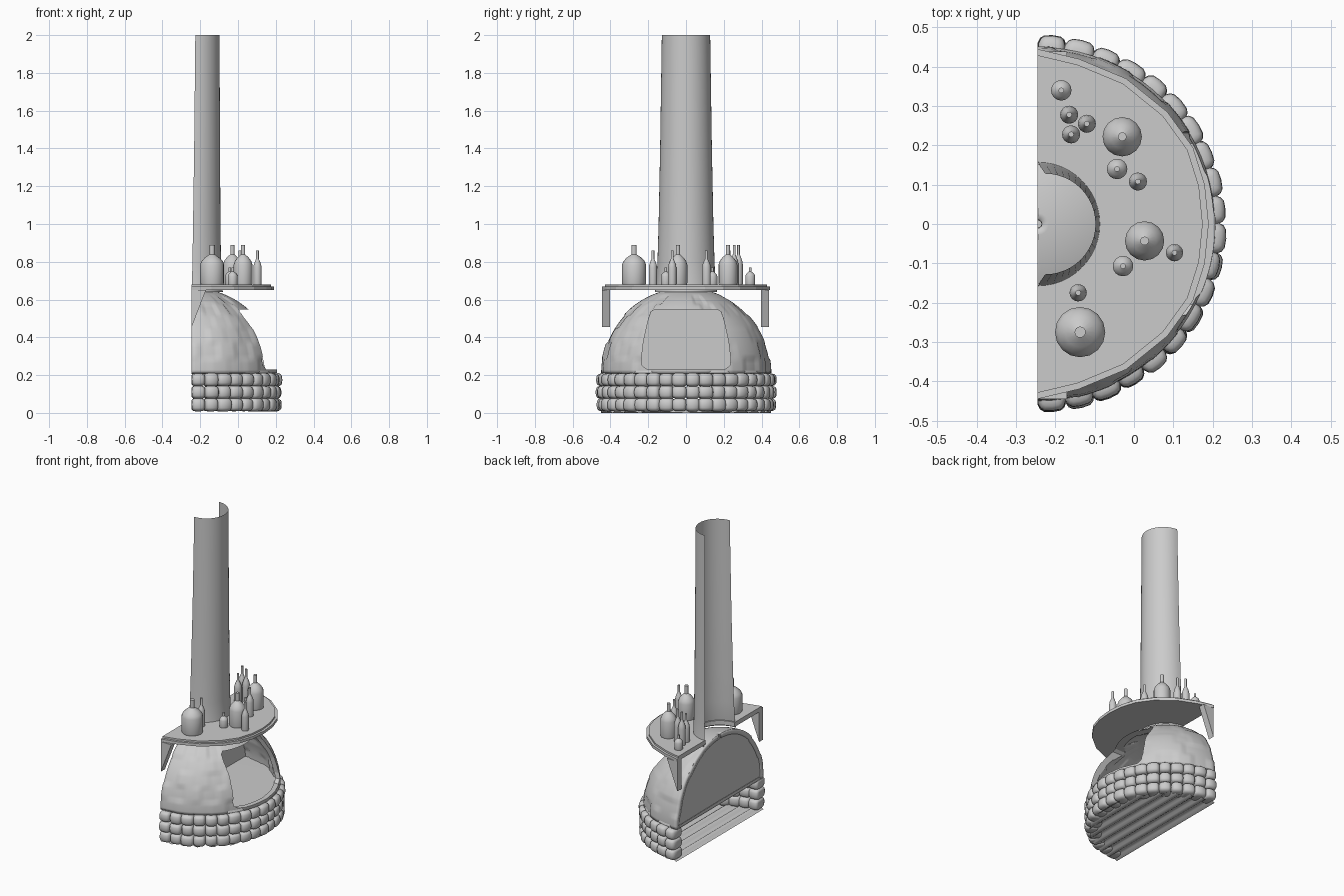
import bpy, bmesh, math, random
from math import sin, cos, pi

if "Cube" in bpy.data.objects:
    bpy.data.objects.remove(bpy.data.objects["Cube"])

random.seed(4)
BACK = -0.245  # flat rear plane of the half-round oven


def make(name, bm, smooth=None):
    me = bpy.data.meshes.new(name)
    bmesh.ops.recalc_face_normals(bm, faces=bm.faces[:])
    bm.to_mesh(me)
    bm.free()
    ob = bpy.data.objects.new(name, me)
    bpy.context.collection.objects.link(ob)
    if smooth:
        bpy.ops.object.select_all(action='DESELECT')
        ob.select_set(True)
        bpy.context.view_layer.objects.active = ob
        bpy.ops.object.shade_smooth_by_angle(angle=math.radians(smooth))
    return ob


def lathe(name, profile, cx, cy, n, full=True, smooth=40):
    """Revolve (radius, z) points, full circle or the +x half."""
    bm = bmesh.new()
    cols = []
    for i in range(n if full else n + 1):
        a = 2 * pi * i / n if full else -pi / 2 + pi * i / n
        cols.append([bm.verts.new((cx + r * cos(a), cy + r * sin(a), z)) for r, z in profile])
    for i in range(n):
        a, b = cols[i], cols[(i + 1) % len(cols)]
        for j in range(len(profile) - 1):
            bm.faces.new((a[j], b[j], b[j + 1], a[j + 1]))
    bmesh.ops.remove_doubles(bm, verts=bm.verts[:], dist=1e-5)
    return make(name, bm, smooth)


def prism(name, pts, vec, smooth=None):
    bm = bmesh.new()
    f = bm.faces.new([bm.verts.new(p) for p in pts])
    ext = bmesh.ops.extrude_face_region(bm, geom=[f], use_keep_orig=True)
    bmesh.ops.translate(bm, vec=vec, verts=[v for v in ext['geom'] if isinstance(v, bmesh.types.BMVert)])
    return make(name, bm, smooth)


# Stone courses: rounded blocks around the half circle
def power(v, e):
    return math.copysign(abs(v) ** e, v)


for row, zc in enumerate((0.043, 0.109, 0.175)):
    bm = bmesh.new()
    n = 20
    for k in range(n):
        a = -pi / 2 + pi * (k + 0.5) / n
        hw = 0.038 + random.uniform(-0.002, 0.004)
        hr = 0.05
        rc = 0.43 + random.uniform(-0.006, 0.002)
        hz = 0.035 + random.uniform(-0.001, 0.002)
        for v in bmesh.ops.create_uvsphere(bm, u_segments=16, v_segments=10, radius=1)['verts']:
            x, y, z = v.co
            h = math.hypot(x, y) or 1e-9
            ph = power(h, 0.55)
            lx, ly = power(x / h, 0.6) * ph * hr, power(y / h, 0.6) * ph * hw
            r = rc + lx
            v.co = (max(BACK, BACK + r * cos(a) - ly * sin(a)),
                    r * sin(a) + ly * cos(a), zc + power(z, 0.65) * hz)
    make(f"stone_course_{row + 1}", bm, 60)

# Rippled underside of the base
bm = bmesh.new()
rows = []
for i in range(41):
    d = 0.45 * i / 40
    w = math.sqrt(max(0.45 ** 2 - d * d, 1e-6))
    z = 0.010 + 0.010 * cos(2 * pi * d / 0.075 + pi)
    rows.append([bm.verts.new((BACK + d, s * w, z)) for s in (-1, 1)])
for a, b in zip(rows, rows[1:]):
    bm.faces.new((a[0], a[1], b[1], b[0]))
make("base_underside", bm, 60)

# Oven floor and flat back wall
lathe("oven_floor", [(0, 0.205), (0.44, 0.205), (0.45, 0.212), (0.445, 0.225), (0, 0.228)], BACK, 0, 40, False)
bm = bmesh.new()
bm.faces.new([bm.verts.new((BACK + 0.003, 0.445 * cos(pi * i / 40), 0.205 + 0.455 * sin(pi * i / 40)))
              for i in range(41)])
make("back_wall", bm)

# Dome shell with irregular stone patches
bm = bmesh.new()
NA, NE = 80, 40
depth = {}
cols = []
for i in range(NA + 1):
    a = -pi / 2 + pi * i / NA
    col = []
    for j in range(NE + 1):
        e = pi / 2 * j / NE * 0.985
        course = j // 5
        cell = (course, (i + 3 * (course % 2)) // 6)
        if cell not in depth:
            depth[cell] = random.choice((0, 0, 0.003, 0.007))
        r = 0.452 - (depth[cell] if j < 30 else 0)
        col.append(bm.verts.new((BACK + r * cos(e) * cos(a), r * cos(e) * sin(a), 0.21 + r * sin(e))))
    cols.append(col)
for a, b in zip(cols, cols[1:]):
    for j in range(NE):
        bm.faces.new((a[j], b[j], b[j + 1], a[j + 1]))
dome = make("oven_dome", bm, 50)
solid = dome.modifiers.new("thickness", 'SOLIDIFY')
solid.thickness = 0.03
solid.offset = -1

# Mouth cut through the dome
half = [(0.205, 0.23), (0.232, 0.25), (0.236, 0.285), (0.225, 0.38), (0.20, 0.49), (0.185, 0.535), (0.165, 0.548)]
outline = half + [(-y, z) for y, z in reversed(half)]
cutter = prism("mouth_cutter", [(-0.12, y, z) for y, z in outline], (0.6, 0, 0))
cutter.hide_render = True
cutter.hide_viewport = False
cutter.display_type = 'WIRE'
cut = dome.modifiers.new("mouth", 'BOOLEAN')
cut.operation = 'DIFFERENCE'
cut.solver = 'EXACT'
cut.object = cutter
bpy.context.view_layer.update()
baked = bpy.data.meshes.new_from_object(dome.evaluated_get(bpy.context.evaluated_depsgraph_get()))
dome.modifiers.clear()
dome.data = baked
bpy.data.objects.remove(cutter)

# Mantel shelf: two stacked layers, notched around the chimney
edge = [(BACK, 0.445), (-0.14, 0.42), (-0.02, 0.37), (0.085, 0.285), (0.15, 0.195), (0.18, 0.1), (0.19, 0)]
edge += [(x, -y) for x, y in reversed(edge[:-1])]
notch = [(BACK + 0.15 * cos(t), 0.15 * sin(t)) for t in [-pi / 2 + pi * i / 16 for i in range(17)]]
for name, s, z, h in (("mantel_lower", 1, 0.65, 0.018), ("mantel_upper", 0.965, 0.668, 0.011)):
    pts = [(BACK + (x - BACK) * s, y * s, z) for x, y in edge] + [(x, y, z) for x, y in notch]
    prism(name, pts, (0, 0, h))

# Wedge brackets under the shelf ends
for side, y in (("left", -0.445), ("right", 0.397)):
    prism(f"bracket_{side}", [(BACK, y, 0.455), (-0.17, y, 0.65), (BACK, y, 0.65)], (0, 0.042, 0))

# Half-round chimney, open at the rear and leaning in as it tapers
bm = bmesh.new()
rings = []
for z, r, cx in ((0.64, 0.165, BACK), (0.68, 0.157, -0.244), (0.8, 0.151, -0.241), (1.0, 0.145, -0.238),
                 (1.4, 0.137, -0.232), (2.0, 0.128, -0.226)):
    rings.append([bm.verts.new((cx + r * cos(t), r * sin(t), z))
                  for t in [-pi / 2 + pi * i / 24 for i in range(25)]])
for a, b in zip(rings, rings[1:]):
    for i in range(24):
        bm.faces.new((a[i], a[i + 1], b[i + 1], b[i]))
make("chimney", bm, 40)

# Bottles: x, y, radius, top height
bottles = [(-0.137, -0.275, 0.064, 0.89), (0.027, -0.043, 0.05, 0.89), (-0.03, 0.222, 0.05, 0.89),
           (0.103, -0.073, 0.022, 0.86), (-0.028, -0.107, 0.026, 0.77), (-0.142, -0.175, 0.022, 0.86),
           (0.01, 0.108, 0.023, 0.86), (-0.043, 0.14, 0.026, 0.77), (-0.12, 0.255, 0.023, 0.89),
           (-0.165, 0.278, 0.023, 0.89), (-0.16, 0.228, 0.023, 0.86), (-0.185, 0.34, 0.026, 0.77)]
for i, (x, y, r, top) in enumerate(bottles):
    z0, h = 0.678, top - 0.678
    neck = max(0.007, r * 0.22)
    prof = [(0, z0), (r * 0.95, z0), (r, z0 + 0.05 * h), (r, z0 + 0.5 * h), (r * 0.88, z0 + 0.59 * h),
            (r * 0.6, z0 + 0.68 * h), (neck, z0 + 0.76 * h), (neck, top), (0, top)]
    lathe(f"bottle_{i + 1}", prof, x, y, 16)
